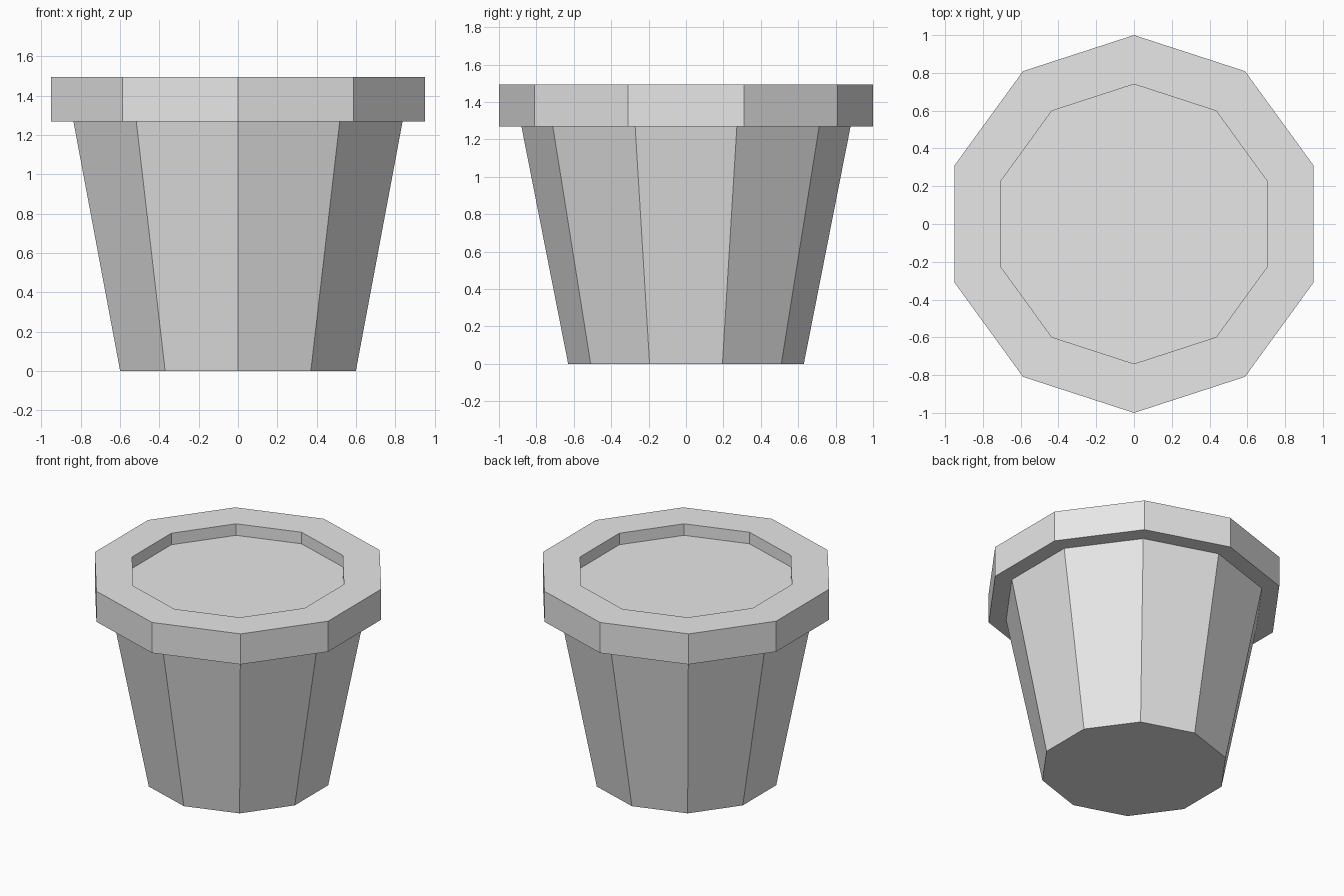
import bpy
import math

cube = bpy.data.objects.get("Cube")
if cube:
    bpy.data.objects.remove(cube, do_unlink=True)

SIDES = 10


def make_material(name, rgb):
    mat = bpy.data.materials.new(name)
    mat.use_nodes = True
    colour = (*rgb, 1.0)
    mat.diffuse_color = colour
    mat.node_tree.nodes["Principled BSDF"].inputs["Base Color"].default_value = colour
    return mat


def turned(name, profile, mat):
    """Turn a (radius, height) profile into flat-sided rings, capped at both ends."""
    verts, faces = [], []
    for radius, z in profile:
        for i in range(SIDES):
            a = math.tau * i / SIDES - math.pi / 2
            verts.append((radius * math.cos(a), radius * math.sin(a), z))
    for ring in range(len(profile) - 1):
        low, high = ring * SIDES, (ring + 1) * SIDES
        for i in range(SIDES):
            j = (i + 1) % SIDES
            faces.append((low + i, low + j, high + j, high + i))
    last = (len(profile) - 1) * SIDES
    faces.append(tuple(reversed(range(SIDES))))
    faces.append(tuple(range(last, last + SIDES)))
    mesh = bpy.data.meshes.new(name)
    mesh.from_pydata(verts, [], faces)
    mesh.materials.append(mat)
    obj = bpy.data.objects.new(name, mesh)
    bpy.context.collection.objects.link(obj)
    return obj


grey = make_material("light grey", (0.8, 0.8, 0.8))

# One closed skin: tapered body, overhanging rim, shallow recess and soil level
base, shoulder, rim, mouth = 0.63, 0.88, 1.0, 0.74
rim_low, rim_top, soil = 1.27, 1.495, 1.41
turned("plant_pot", [
    (base, 0), (shoulder, rim_low),
    (rim, rim_low), (rim, rim_top),
    (mouth, rim_top), (mouth, soil),
], grey)
